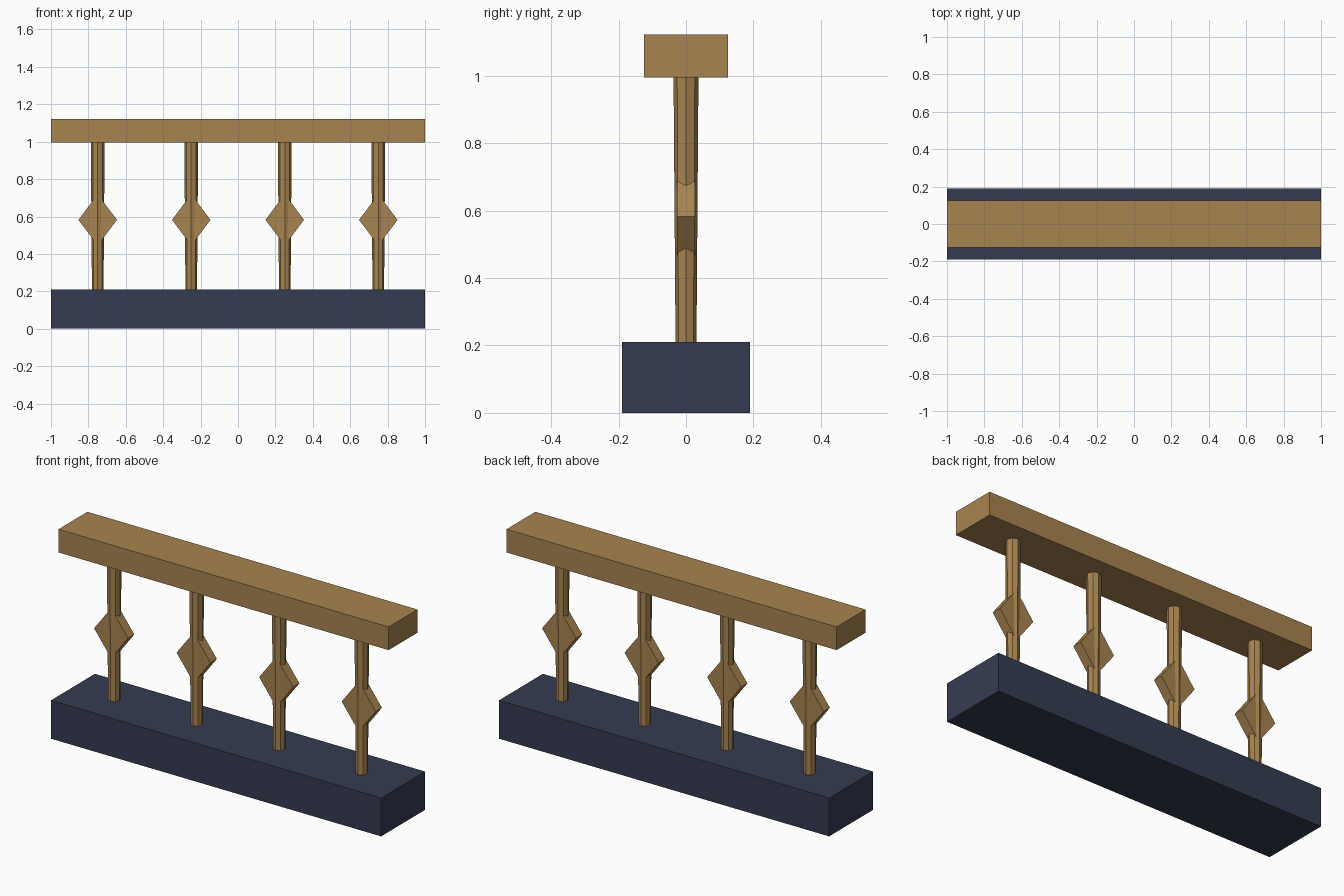
import bpy
import bmesh
from math import pi
from mathutils import Matrix

cube = bpy.data.objects.get("Cube")
if cube:
    bpy.data.objects.remove(cube, do_unlink=True)


def material(name, color):
    mat = bpy.data.materials.new(name)
    mat.use_nodes = True
    mat.diffuse_color = color
    mat.node_tree.nodes["Principled BSDF"].inputs["Base Color"].default_value = color
    return mat


def finish(name, bm, mat, location):
    mesh = bpy.data.meshes.new(name)
    bm.to_mesh(mesh)
    bm.free()
    mesh.materials.append(mat)
    obj = bpy.data.objects.new(name, mesh)
    obj.location = location
    bpy.context.collection.objects.link(obj)
    return obj


def box(name, mat, depth, bottom, top):
    bm = bmesh.new()
    bmesh.ops.create_cube(bm, size=1)
    bmesh.ops.scale(bm, vec=(2, depth, top - bottom), verts=bm.verts)
    return finish(name, bm, mat, (0, 0, (bottom + top) / 2))


def post(name, mat, x, bottom, top):
    # Octagonal shaft, slightly wider at the top, with an edge facing front
    bm = bmesh.new()
    bmesh.ops.create_cone(bm, cap_ends=True, segments=8, radius1=0.031,
                          radius2=0.037, depth=top - bottom)
    return finish(name, bm, mat, (x, 0, (bottom + top) / 2))


def diamond(name, mat, x, z):
    # Cube turned onto its corner, then flattened and stretched
    bm = bmesh.new()
    bmesh.ops.create_cube(bm, size=2 ** 0.5)
    bmesh.ops.rotate(bm, verts=bm.verts, matrix=Matrix.Rotation(pi / 4, 3, 'Y'))
    bmesh.ops.scale(bm, vec=(0.103, 0.027 * 2 ** 0.5, 0.137), verts=bm.verts)
    return finish(name, bm, mat, (x, 0, z))


wood = material("warm wood", (0.39, 0.23, 0.08, 1))
navy = material("dark navy", (0.036, 0.045, 0.083, 1))

# Plinth and handrail
box("base_plinth", navy, 0.38, 0, 0.21)
box("top_rail", wood, 0.25, 0.995, 1.122)

# Row of balusters
for i in range(4):
    x = -0.75 + 0.5 * i
    post(f"baluster_post_{i + 1}", wood, x, 0.205, 1.0)
    diamond(f"baluster_diamond_{i + 1}", wood, x, 0.582)
